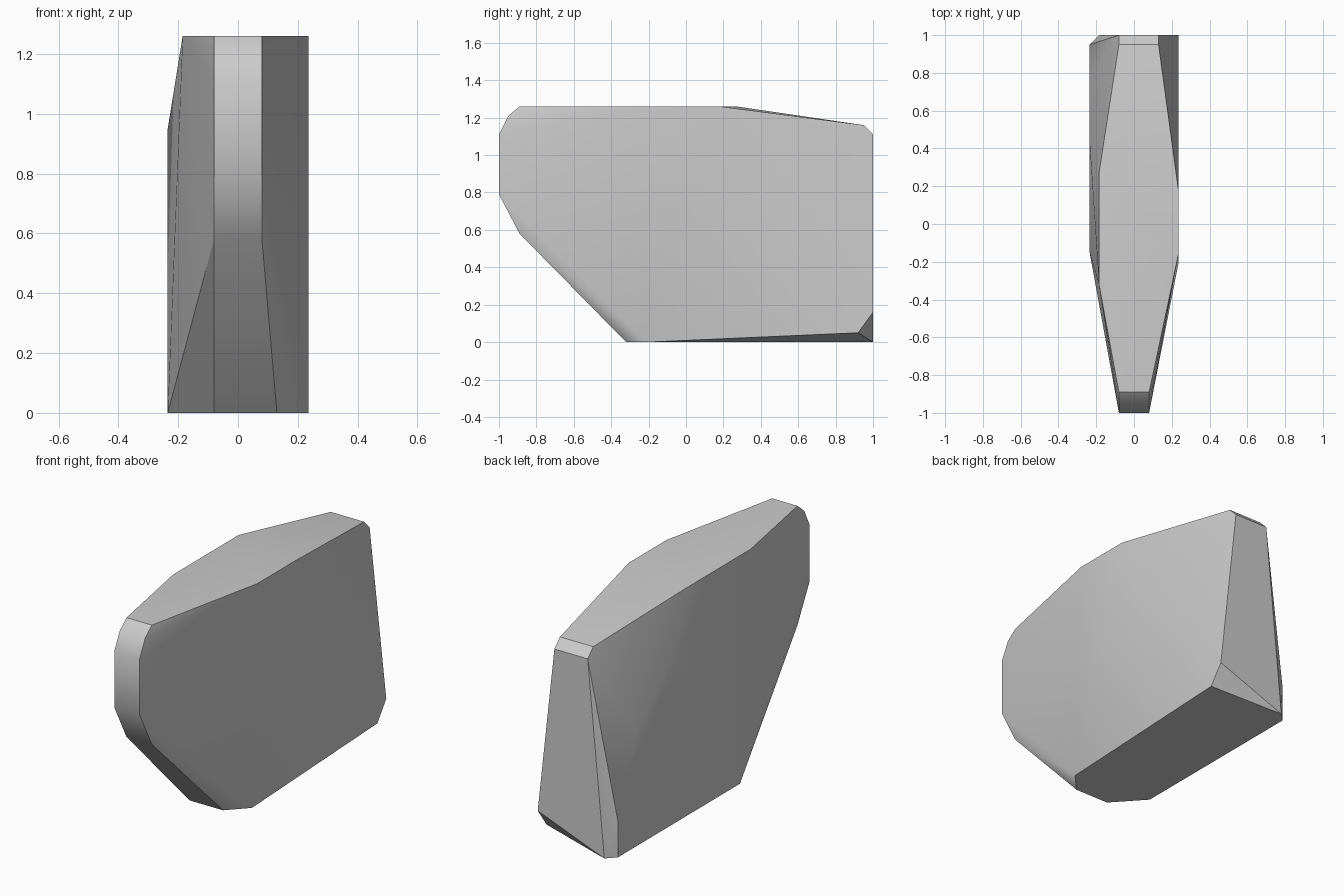
import bpy, bmesh, math

cube = bpy.data.objects.get("Cube")
if cube:
    bpy.data.objects.remove(cube, do_unlink=True)

# One plain grey material
grey = bpy.data.materials.new("plain grey")
grey.use_nodes = True
colour = (0.6, 0.6, 0.6, 1)
grey.diffuse_color = colour
grey.node_tree.nodes["Principled BSDF"].inputs["Base Color"].default_value = colour

# Rounded nose profile (y, z), repeated on both edges of the narrow front strip
NOSE = [(-0.89, 1.26), (-0.95, 1.21), (-1, 1.11), (-1, 0.79), (-0.89, 0.58)]
corners = [(x, y, z) for x in (-0.08, 0.08) for y, z in NOSE]

# Bevelled top edge of the back
corners += [(x, y, z) for x in (-0.08, 0.13) for y, z in ((0.95, 1.16), (1, 1.11))]

# Flat top corners
corners += [(-0.185, -0.32, 1.26), (-0.185, 0.27, 1.26),
            (0.235, -0.16, 1.26), (0.235, 0.18, 1.26)]

# Base corners
corners += [(-0.08, -0.32, 0), (0.13, -0.32, 0), (0.235, -0.21, 0),
            (-0.235, -0.15, 0), (-0.235, 0.95, 0), (-0.185, 1, 0)]

# Chipped lower back corner on the left, sloped shoulder on the right
corners += [(0.235, 0.92, 0.05), (0.235, 1, 0.16),
            (-0.235, 0.95, 0.21), (-0.235, 0.78, 0.67), (-0.235, 0.43, 0.95)]

# Wrap the corners in a closed faceted block
bm = bmesh.new()
for corner in corners:
    bm.verts.new(corner)
bmesh.ops.convex_hull(bm, input=bm.verts)
bmesh.ops.delete(bm, geom=[v for v in bm.verts if not v.link_faces], context='VERTS')
bmesh.ops.dissolve_limit(bm, angle_limit=math.radians(1), verts=bm.verts, edges=bm.edges)
bmesh.ops.recalc_face_normals(bm, faces=bm.faces)

mesh = bpy.data.meshes.new("faceted_block")
bm.to_mesh(mesh)
bm.free()
mesh.materials.append(grey)
block = bpy.data.objects.new("faceted_block", mesh)
bpy.context.collection.objects.link(block)

# Smooth shading that keeps the hard edges
bpy.ops.object.select_all(action='DESELECT')
block.select_set(True)
bpy.context.view_layer.objects.active = block
bpy.ops.object.shade_smooth_by_angle(angle=math.radians(30))
